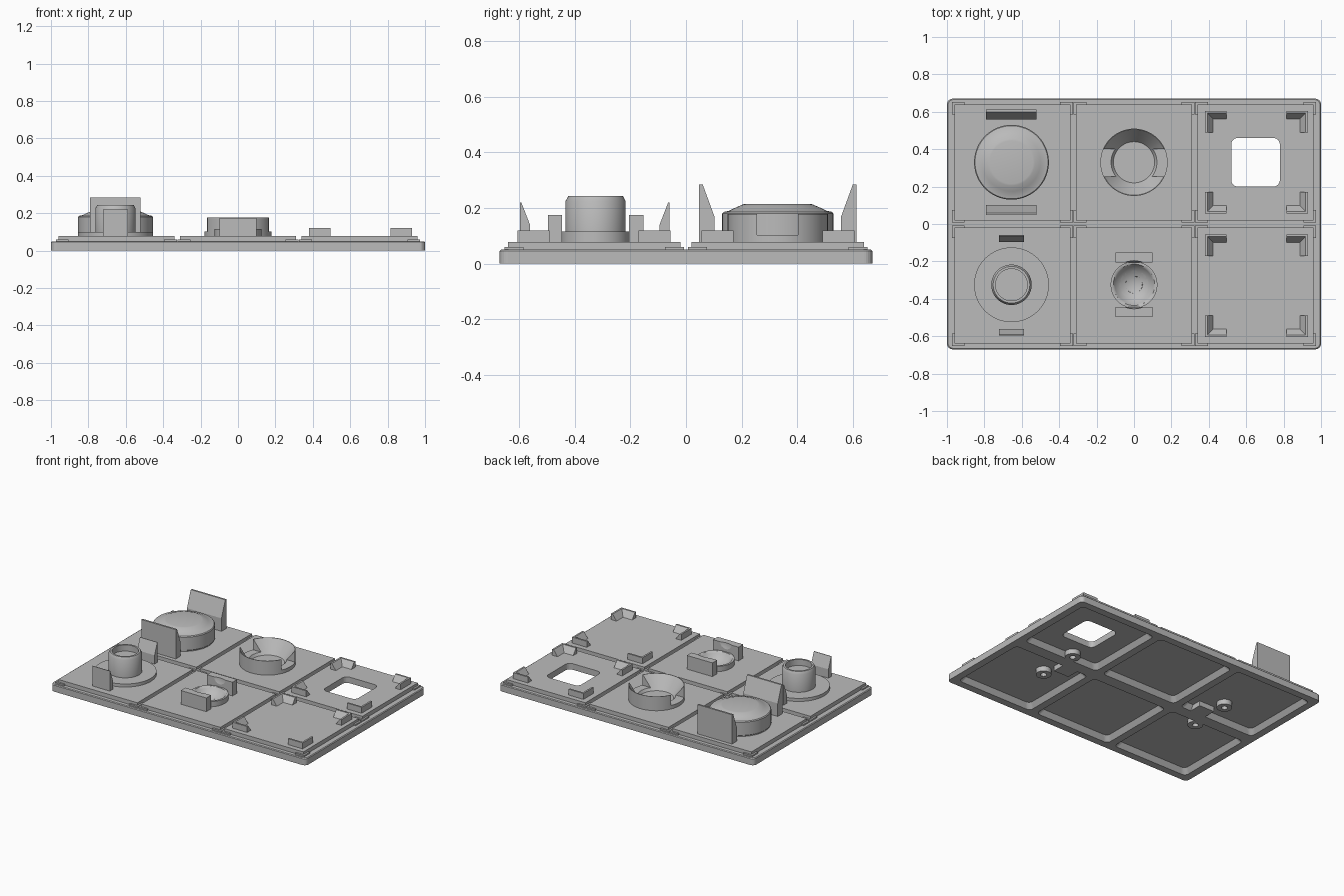
import bpy, bmesh, math
from mathutils import Matrix

if "Cube" in bpy.data.objects:
    bpy.data.objects.remove(bpy.data.objects["Cube"], do_unlink=True)

# One plain material for everything
grey = bpy.data.materials.new("matte grey")
grey.use_nodes = True
grey.diffuse_color = (0.5, 0.5, 0.5, 1)
grey.node_tree.nodes["Principled BSDF"].inputs["Base Color"].default_value = grey.diffuse_color

TILE_X, TILE_Y, TILE_HALF = 0.65, 0.33, 0.31
TOP = 0.078
SINK = 0.06


def finish(bm, name, smooth=False):
    bmesh.ops.recalc_face_normals(bm, faces=bm.faces)
    mesh = bpy.data.meshes.new(name)
    bm.to_mesh(mesh)
    bm.free()
    mesh.materials.append(grey)
    obj = bpy.data.objects.new(name, mesh)
    bpy.context.collection.objects.link(obj)
    if smooth:
        bpy.ops.object.select_all(action="DESELECT")
        obj.select_set(True)
        bpy.context.view_layer.objects.active = obj
        bpy.ops.object.shade_smooth_by_angle(angle=math.radians(30))
    return obj


def box(name, x0, x1, y0, y1, z0, z1):
    bm = bmesh.new()
    bmesh.ops.create_cube(bm, size=1)
    bmesh.ops.scale(bm, vec=(x1 - x0, y1 - y0, z1 - z0), verts=bm.verts)
    bmesh.ops.translate(bm, vec=((x0 + x1) / 2, (y0 + y1) / 2, (z0 + z1) / 2), verts=bm.verts)
    return finish(bm, name)


def rounded_slab(name, cx, cy, layers, radius):
    """Stack of rounded rectangles; layers are (half x, half y, z)."""
    bm = bmesh.new()
    rings = []
    for hx, hy, z in layers:
        ring = []
        for q, (sx, sy) in enumerate([(1, 1), (-1, 1), (-1, -1), (1, -1)]):
            for i in range(7):
                a = math.pi / 2 * (q + i / 6)
                ring.append(bm.verts.new((cx + sx * (hx - radius) + radius * math.cos(a),
                                          cy + sy * (hy - radius) + radius * math.sin(a), z)))
        rings.append(ring)
    for lower, upper in zip(rings, rings[1:]):
        for i in range(len(lower)):
            j = (i + 1) % len(lower)
            bm.faces.new((lower[i], lower[j], upper[j], upper[i]))
    bm.faces.new(rings[0])
    bm.faces.new(rings[-1])
    return finish(bm, name)


def lathe(name, cx, cy, profile):
    bm = bmesh.new()
    verts = [bm.verts.new((r, 0, z)) for r, z in profile]
    edges = [bm.edges.new(pair) for pair in zip(verts, verts[1:])]
    bmesh.ops.spin(bm, geom=verts + edges, cent=(0, 0, 0), axis=(0, 0, 1),
                   angle=2 * math.pi, steps=64, use_duplicate=False)
    bmesh.ops.remove_doubles(bm, verts=bm.verts, dist=0.0001)
    bmesh.ops.translate(bm, vec=(cx, cy, 0), verts=bm.verts)
    return finish(bm, name, True)


def extrude_x(name, profile, x0, x1):
    bm = bmesh.new()
    face = bm.faces.new([bm.verts.new((x0, y, z)) for y, z in profile])
    out = bmesh.ops.extrude_face_region(bm, geom=[face])["geom"]
    moved = [v for v in out if isinstance(v, bmesh.types.BMVert)]
    bmesh.ops.translate(bm, vec=(x1 - x0, 0, 0), verts=moved)
    return finish(bm, name)


def cut(obj, cutters):
    bpy.context.view_layer.objects.active = obj
    for c in cutters:
        mod = obj.modifiers.new("cut", "BOOLEAN")
        mod.operation, mod.solver, mod.object = "DIFFERENCE", "EXACT", c
        bpy.ops.object.modifier_apply(modifier=mod.name)


def discard(cutters):
    for c in cutters:
        bpy.data.objects.remove(c, do_unlink=True)


# Base plate with six chamfered pockets underneath
base = rounded_slab("base_plate", 0, 0, [(1, 0.67, 0), (1, 0.67, 0.045), (0.995, 0.665, 0.05)], 0.03)
pockets = [rounded_slab("pocket_cutter", i * TILE_X, j * TILE_Y,
                        [(0.305, 0.295, -0.01), (0.275, 0.265, 0.035)], 0.03)
           for i in (-1, 0, 1) for j in (-1, 1)]
window = rounded_slab("window_cutter", 0.65, TILE_Y, [(0.13, 0.13, -0.1), (0.13, 0.13, 0.2)], 0.035)
cut(base, pockets + [window])
discard(pockets)

# Six raised tiles, each with four L-shaped corner clips
tiles = {}
for i in (-1, 0, 1):
    for j in (-1, 1):
        cx, cy, h = i * TILE_X, j * TILE_Y, TILE_HALF
        tiles[i, j] = box("tile", cx - h, cx + h, cy - h, cy + h, 0.045, TOP)
        for sx in (-1, 1):
            for sy in (-1, 1):
                ex, ey = cx + sx * h, cy + sy * h
                xs = sorted((ex + sx * 0.013, ex - sx * 0.055))
                ys = sorted((ey + sy * 0.013, ey - sy * 0.055))
                box("tile_clip_x", *xs, *sorted((ey, ey + sy * 0.013)), 0.045, 0.06)
                box("tile_clip_y", *sorted((ex, ex + sx * 0.013)), *ys, 0.045, 0.06)
cut(tiles[1, 1], [window])
discard([window])

# Sloped corner holders on the two right-hand tiles
for j in (-1, 1):
    cx, cy, h = 0.655, j * TILE_Y, 0.275
    slope = rounded_slab("holder_cutter", cx, cy, [(0.229, 0.229, 0.05), (0.232, 0.232, TOP),
                                                   (0.27, 0.27, 0.13)], 0.001)
    for sx in (-1, 1):
        for sy in (-1, 1):
            xs = sorted((cx + sx * h, cx + sx * (h - 0.115)))
            ys = sorted((cy + sy * h, cy + sy * (h - 0.115)))
            cut(box("corner_holder", *xs, *ys, SINK, 0.12), [slope])
    discard([slope])

# Large domed button with tall wedge guards
lathe("large_button", -TILE_X - 0.005, TILE_Y,
      [(0, SINK), (0.195, SINK), (0.195, 0.083), (0.2, 0.088), (0.2, 0.18), (0.195, 0.186),
       (0.175, 0.19), (0.155, 0.2), (0.125, 0.213), (0.115, 0.215), (0, 0.215)])
# Flanged tube with small wedge guards
lathe("flanged_tube", -TILE_X - 0.005, -TILE_Y + 0.005,
      [(0, SINK), (0.2, SINK), (0.2, 0.1), (0.108, 0.1), (0.108, 0.225), (0.098, 0.243),
       (0.085, 0.243), (0.085, 0.2), (0, 0.2)])


def guards(name, cy, reach, thick, tip, shoulder, height, half):
    for s in (-1, 1):
        wedge = [(reach, SINK), (reach, height), (reach - tip, height),
                 (reach - thick, shoulder), (reach - thick, SINK)]
        extrude_x(name, [(cy + s * y, z) for y, z in wedge], -0.655 - half, -0.655 + half)


guards("large_guard", 0.33, 0.283, 0.055, 0.013, 0.17, 0.285, 0.135)
guards("small_guard", -0.328, 0.268, 0.035, 0.004, 0.14, 0.22, 0.068)

# Conical cup with a slot across it
cup = lathe("slotted_cup", 0, TILE_Y,
            [(0, SINK), (0.18, SINK), (0.18, 0.178), (0.176, 0.178), (0.11, 0.085), (0, 0.085)])
slot = box("slot_cutter", -0.3, 0.3, 0.255, 0.402, 0.103, 0.3)
cut(cup, [slot])
discard([slot])

# Round bowl held between two blocks
bm = bmesh.new()
bmesh.ops.create_uvsphere(bm, u_segments=48, v_segments=24, radius=0.129,
                          matrix=Matrix.Translation((0, -0.325, 0.181)))
ball = finish(bm, "ball_cutter", True)
bowl = lathe("bowl_rim", 0, -0.325, [(0, SINK), (0.125, SINK), (0.125, 0.115), (0, 0.115)])
blocks = [box("bowl_block", -0.1, 0.1, *sorted((-0.325 + s * 0.12, -0.325 + s * 0.172)), SINK, 0.175)
          for s in (-1, 1)]
for part in [bowl, tiles[0, -1]] + blocks:
    cut(part, [ball])
discard([ball])

# Screw bosses and locating blocks under the plate, turned half round for the other side
for s in (-1, 1):
    for y in (0.08, -0.21):
        lathe("screw_boss", s * 0.58, s * y,
              [(0.02, 0.04), (0.05, 0.04), (0.05, 0), (0.02, 0), (0.02, 0.04)])
    xs = sorted((s * 0.44, s * 0.56))
    ys = sorted((s * -0.13, s * -0.03))
    box("locating_block", *xs, *ys, 0, 0.04)
